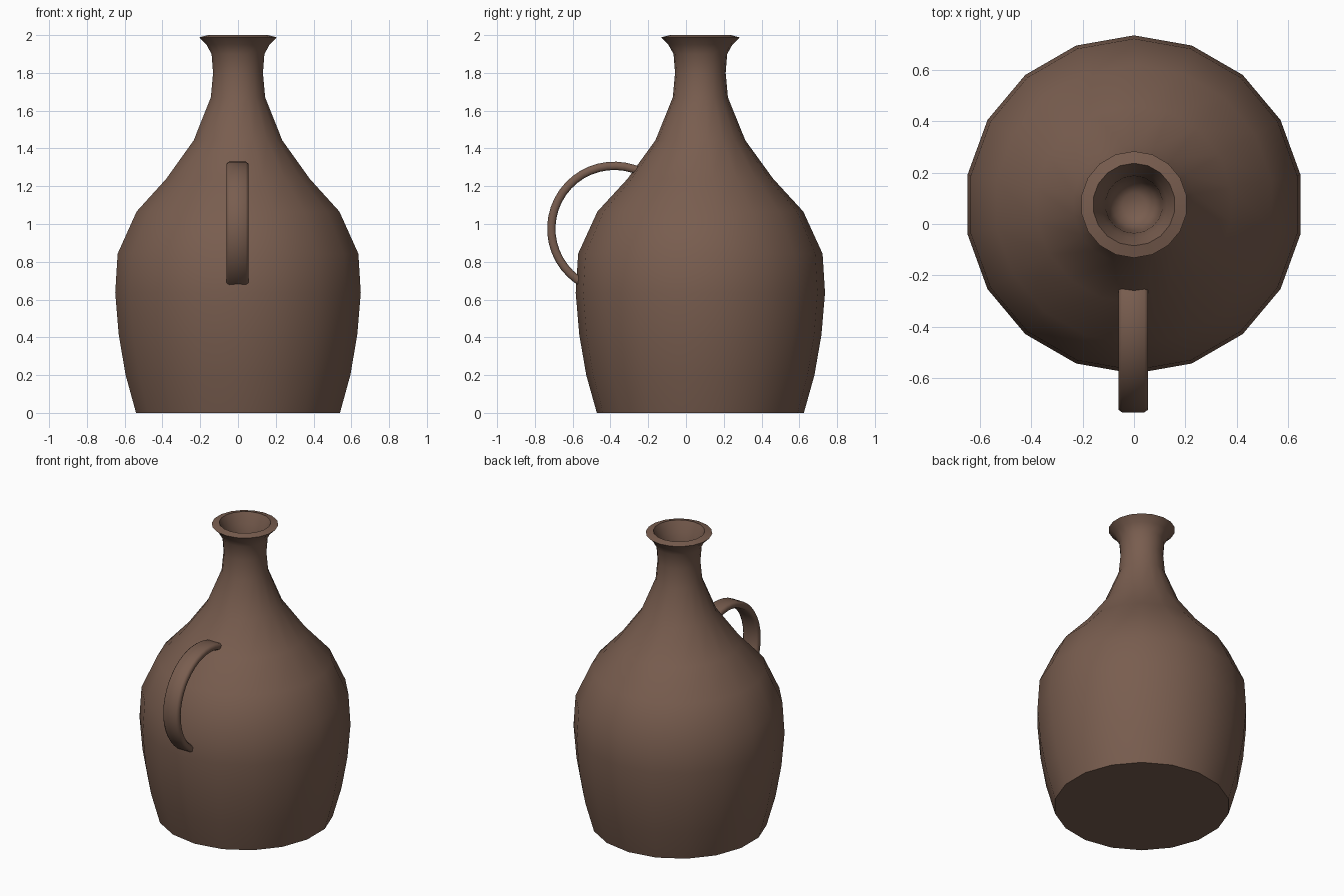
import bpy, bmesh, math

if "Cube" in bpy.data.objects:
    bpy.data.objects.remove(bpy.data.objects["Cube"])

CY = 0.076      # jug axis, set back to balance the handle
SIDES = 18

clay = bpy.data.materials.new("brown clay")
clay.diffuse_color = (0.19, 0.11, 0.078, 1)
clay.use_nodes = True
clay.node_tree.nodes["Principled BSDF"].inputs["Base Color"].default_value = clay.diffuse_color


def make_object(name, bm, angle):
    bmesh.ops.recalc_face_normals(bm, faces=bm.faces)
    mesh = bpy.data.meshes.new(name)
    bm.to_mesh(mesh)
    bm.free()
    mesh.materials.append(clay)
    ob = bpy.data.objects.new(name, mesh)
    bpy.context.collection.objects.link(ob)
    bpy.ops.object.select_all(action='DESELECT')
    ob.select_set(True)
    bpy.context.view_layer.objects.active = ob
    bpy.ops.object.shade_smooth_by_angle(angle=math.radians(angle))
    return ob


def bridge(bm, a, b):
    n = len(a)
    for i in range(n):
        j = (i + 1) % n
        bm.faces.new((a[i], a[j], b[j], b[i]))


# jug body: outer wall, flared lip, then the inside of the mouth
profile = [(0.548, 0), (0.604, 0.20), (0.641, 0.413), (0.66, 0.636),
           (0.647, 0.843), (0.545, 1.066), (0.385, 1.24), (0.238, 1.443),
           (0.146, 1.67), (0.134, 1.80), (0.142, 1.90), (0.170, 1.95),
           (0.208, 1.988), (0.161, 2.0),
           (0.130, 1.93), (0.112, 1.86), (0.104, 1.76), (0.085, 1.70), (0.045, 1.67)]
bm = bmesh.new()
rings = []
for r, z in profile:
    ring = []
    for i in range(SIDES):
        a = math.pi / 2 + i * math.tau / SIDES
        ring.append(bm.verts.new((r * math.cos(a), CY + r * math.sin(a), z)))
    rings.append(ring)
for a, b in zip(rings, rings[1:]):
    bridge(bm, a, b)
bm.faces.new(rings[0])
bm.faces.new(rings[-1])
make_object("jug_body", bm, 42)

# handle: rounded strap swept along an arc, ends buried in the body
section = [(-0.058, -0.012), (-0.044, -0.022), (0.044, -0.022), (0.058, -0.012),
           (0.058, 0.012), (0.044, 0.022), (-0.044, 0.022), (-0.058, 0.012)]
bm = bmesh.new()
rings = []
steps = 24
for k in range(steps + 1):
    a = math.radians(64 + (258 - 64) * k / steps)
    rings.append([bm.verts.new((x - 0.003,
                                -0.38 + (0.333 + t) * math.cos(a),
                                0.975 + (0.333 + t) * math.sin(a)))
                  for x, t in section])
for a, b in zip(rings, rings[1:]):
    bridge(bm, a, b)
bm.faces.new(rings[0])
bm.faces.new(rings[-1])
make_object("handle", bm, 60)
